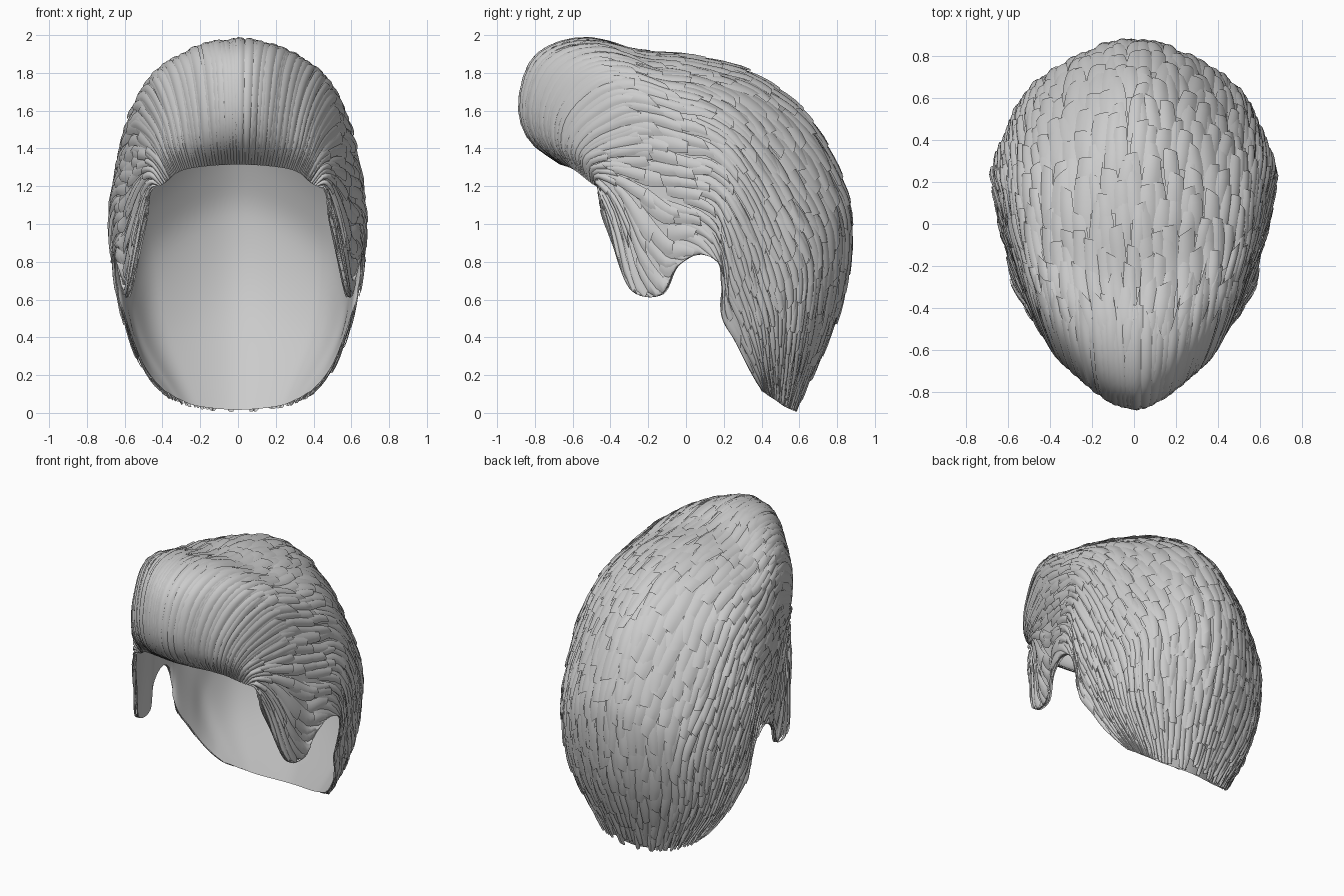
import bpy, bmesh, math, random
from mathutils import Vector

if "Cube" in bpy.data.objects:
    bpy.data.objects.remove(bpy.data.objects["Cube"])

random.seed(7)

# Guide curves, front hairline -> over the crown -> nape (right half)
crest = [(0, y, z) for y, z in [
    (-.67, 1.31), (-.83, 1.44), (-.885, 1.62), (-.83, 1.84), (-.70, 1.945), (-.5, 1.975), (-.25, 1.915),
    (.05, 1.885), (.38, 1.78), (.65, 1.56), (.81, 1.27), (.875, 1.0), (.82, .58), (.575, .01)]]
shoulder = [
    (.28, -.60, 1.285), (.32, -.67, 1.41), (.35, -.65, 1.56), (.39, -.55, 1.69), (.43, -.42, 1.77),
    (.46, -.27, 1.77), (.49, -.1, 1.71), (.50, .08, 1.66), (.5, .27, 1.55), (.5, .44, 1.33),
    (.48, .61, 1.05), (.44, .69, .8), (.39, .64, .44), (.22, .53, .03)]
side = [
    (.40, -.50, 1.21), (.45, -.49, 1.29), (.50, -.38, 1.3), (.55, -.24, 1.28), (.58, -.14, 1.27),
    (.61, -.04, 1.26), (.63, .05, 1.25), (.645, .15, 1.23), (.665, .24, 1.13), (.65, .33, .95),
    (.61, .40, .73), (.57, .45, .53), (.49, .46, .32), (.33, .47, .07)]
hairline = [
    (.47, -.43, 1.17), (.485, -.45, 1.07), (.52, -.39, .9), (.575, -.29, .65), (.60, -.13, .625),
    (.63, -.05, .77), (.65, .07, .84), (.665, .175, .79), (.645, .20, .65), (.61, .195, .5),
    (.57, .26, .38), (.52, .32, .26), (.46, .37, .17), (.40, .41, .11)]
GUIDES = [[Vector(p) for p in g] for g in (crest, shoulder, side, hairline)]
ROWS = len(crest) - 1


def catmull(a, b, c, d, f):
    return 0.5 * (2 * b + (c - a) * f + (2 * a - 5 * b + 4 * c - d) * f * f
                  + (3 * b - a - 3 * c + d) * f ** 3)


def along(pts, t):
    i = max(0, min(len(pts) - 2, int(t)))
    a = pts[i - 1] if i else 2 * pts[0] - pts[1]
    d = pts[i + 2] if i + 2 < len(pts) else 2 * pts[-1] - pts[-2]
    return catmull(a, pts[i], pts[i + 1], d, t - i)


def surf(t, s):
    """Hair surface: t runs front to nape, s from crest (0) to hairline (+-3)."""
    t, sgn = max(0, min(ROWS, t)), (-1 if s < 0 else 1)
    s = min(3, abs(s))
    row = [along(g, t) for g in GUIDES]
    i = min(2, int(s))
    a = row[i - 1] if i else Vector((-row[1].x, row[1].y, row[1].z))
    d = row[i + 2] if i < 2 else 2 * row[3] - row[2]
    p = catmull(a, row[i], row[i + 1], d, s - i)
    return Vector((p.x * sgn, p.y, p.z))


def frame(t, s):
    e = .03
    t0, t1 = max(0, t - e), min(ROWS, t + e)
    s0, s1 = max(-3, s - e), min(3, s + e)
    dt = (surf(t1, s) - surf(t0, s)) / (t1 - t0)
    ds = (surf(t, s1) - surf(t, s0)) / (s1 - s0)
    return dt, ds, ds.cross(dt).normalized()


OUT = 1 if frame(7, 0)[2].z > 0 else -1


def point(t, s, lift):
    t, s = max(0, min(ROWS, t)), max(-3, min(3, s))
    return surf(t, s) + frame(t, s)[2] * OUT * lift


def add_grid(bm, rows):
    vs = [[bm.verts.new(p) for p in r] for r in rows]
    for r0, r1 in zip(vs, vs[1:]):
        for k in range(len(r0) - 1):
            f = bm.faces.new((r0[k], r0[k + 1], r1[k + 1], r1[k]))
            f.smooth = True
            if OUT < 0:
                f.normal_flip()


def finish(bm, name):
    me = bpy.data.meshes.new(name)
    bm.to_mesh(me)
    bm.free()
    ob = bpy.data.objects.new(name, me)
    bpy.context.collection.objects.link(ob)
    return ob


# Smooth inner cap
bm = bmesh.new()
add_grid(bm, [[point(ROWS * i / 90, 3 * j / 32, -.016) for j in range(-32, 33)] for i in range(91)])
finish(bm, "hair_cap")


def add_lock(bm, t0, t1, s, half, drift, lift, segs, arch):
    """One blunt lock: arched across, sunk at the root and raised at the tip."""
    rows, skew = [], random.uniform(-.08, .08) * (t1 - t0)
    for i in range(segs + 1):
        f = i / segs
        w = half * (.85 + .2 * math.sin(math.pi * f))
        h = -.005 + (lift + .005) * min(1, f * 1.15) ** .7
        rows.append([point(t0 + (t1 - t0) * f + skew * k * f, s + drift * f + w * k,
                           max(-.011, h - arch * k * k)) for k in (-1, -.5, 0, .5, 1)])
    add_grid(bm, rows)


# Long swept-up front locks
bm = bmesh.new()
for c in range(-34, 35):
    s = 1.75 * c / 34
    end = 5.6 - .9 * abs(s) + random.uniform(-.6, .6)
    add_lock(bm, 0, end, s, .05, random.uniform(-.05, .05), random.uniform(.004, .016), 14, .006)
finish(bm, "front_locks")

# Short overlapping locks over crown, sides and nape
bm = bmesh.new()
N = 26
for c in range(-N, N + 1):
    s0 = 2.95 * c / N
    t = random.uniform(-.3, 0) if abs(s0) > 1.7 else 4.6 - .9 * abs(s0) + random.uniform(-.4, .2)
    while t < ROWS - .25:
        s = s0 + random.uniform(-.03, .03)
        tc = max(0, t)
        speed = max(.12, frame(min(ROWS, tc + .3), s)[0].length)
        length = random.uniform(.18, .29)
        t1 = min(ROWS, tc + min(2.0, length / speed))
        drift = random.uniform(-.06, .06)
        if abs(s) > 2 and tc < 6.5:  # sideburn locks sweep straight back
            bend = -.45 if tc < 3.2 else .3
            drift += math.copysign(bend * (abs(s) - 2) * (t1 - tc), s)
        lift = random.uniform(.008, .02) * (.7 if abs(s) > 2.4 else 1)
        add_lock(bm, tc, t1, s, 3 / N * random.uniform(.52, .68), drift, lift, 5, .009)
        t = tc + (t1 - tc) * random.uniform(.5, .7)
finish(bm, "short_locks")
